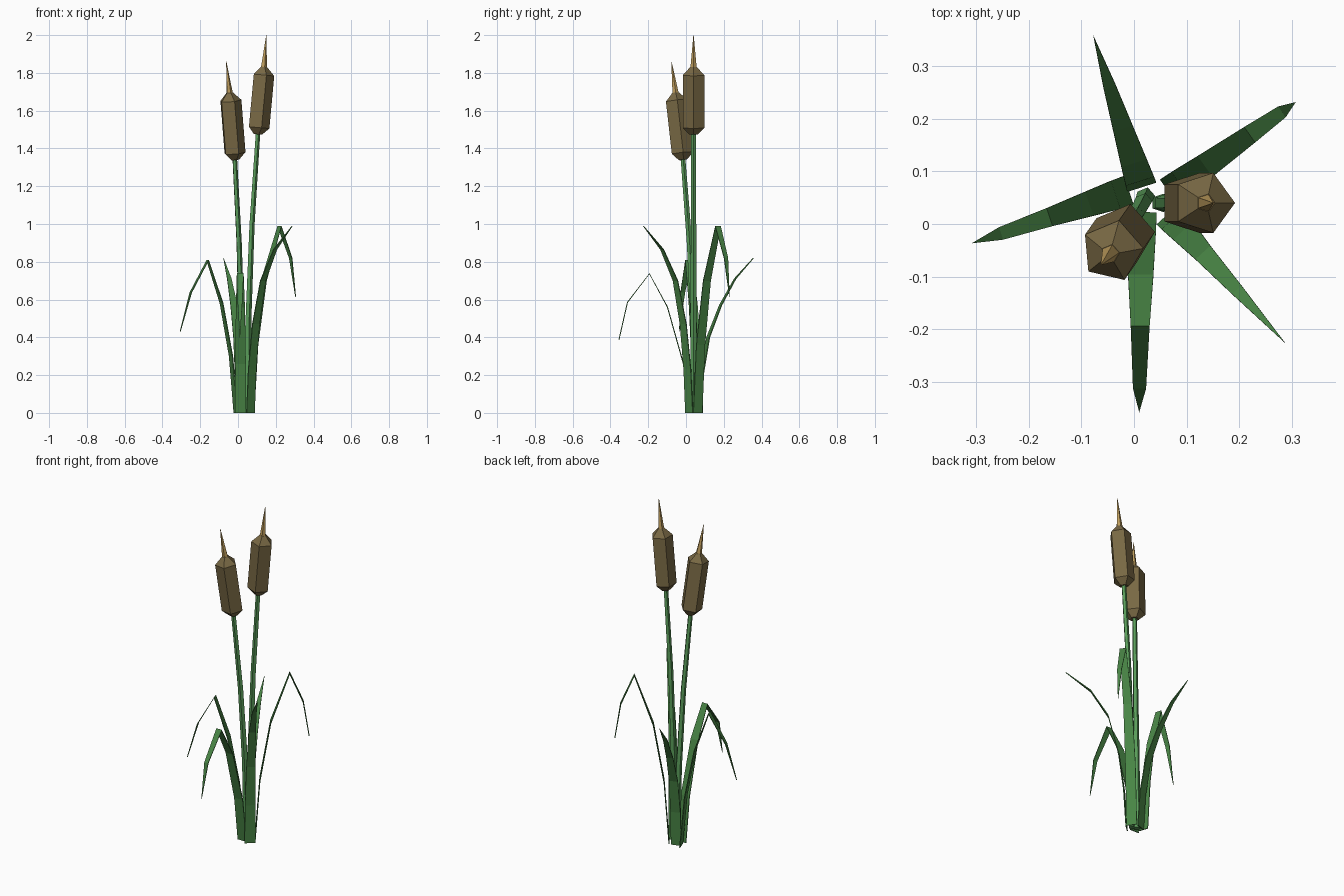
import bpy, bmesh, math
from mathutils import Vector

if "Cube" in bpy.data.objects:
    bpy.data.objects.remove(bpy.data.objects["Cube"])


def material(name, rgb):
    m = bpy.data.materials.new(name)
    m.diffuse_color = (*rgb, 1.0)
    m.use_nodes = True
    m.node_tree.nodes["Principled BSDF"].inputs["Base Color"].default_value = m.diffuse_color
    return m


LEAF = material("leaf_green", (0.066, 0.235, 0.06))
STEM = material("stem_green", (0.10, 0.33, 0.10))
HEAD = material("seed_brown", (0.19, 0.14, 0.058))
SPIKE = material("spike_tan", (0.52, 0.34, 0.11))


def finish(bm, name, mat):
    mesh = bpy.data.meshes.new(name)
    bm.to_mesh(mesh)
    bm.free()
    mesh.materials.append(mat)
    ob = bpy.data.objects.new(name, mesh)
    bpy.context.collection.objects.link(ob)
    return ob


def tube(name, points, radii, mat, sides=5, spin=0.0):
    """Loft a polygon along a path, rings square to the path."""
    bm = bmesh.new()
    pts = [Vector(p) for p in points]
    rings = []
    for i, (p, r) in enumerate(zip(pts, radii)):
        d = pts[min(i + 1, len(pts) - 1)] - pts[max(i - 1, 0)]
        q = Vector((0, 0, 1)).rotation_difference(d)
        if p.z == 0:  # flat foot on the ground
            q.identity()
        angles = [spin + math.tau * k / sides for k in range(sides)]
        rings.append([bm.verts.new(p + q @ Vector((r * math.cos(a), r * math.sin(a), 0)))
                      for a in angles])
    for a, b in zip(rings, rings[1:]):
        for k in range(sides):
            n = (k + 1) % sides
            bm.faces.new((a[k], a[n], b[n], b[k]))
    bm.faces.new(rings[0][::-1])
    bm.faces.new(rings[-1])
    return finish(bm, name, mat)


def blade(name, base, tip, profile):
    """Thin ribbon leaf; profile rows are (fraction outwards, height, half width)."""
    bm = bmesh.new()
    base, tip = Vector((*base, 0)), Vector((*tip, 0))
    side = Vector((0, 0, 1)).cross(tip - base).normalized()
    prev = None
    for f, z, w in profile:
        p = base.lerp(tip, f) + Vector((0, 0, z))
        row = [bm.verts.new(p + side * w), bm.verts.new(p - side * w)] if w else [bm.verts.new(p)]
        if prev:
            bm.faces.new([prev[0], prev[1]] + row[::-1])
        prev = row
    bmesh.ops.recalc_face_normals(bm, faces=bm.faces)
    ob = finish(bm, name, LEAF)
    solid = ob.modifiers.new("thickness", 'SOLIDIFY')
    solid.thickness = 0.005
    solid.offset = 0
    return ob


# Flower stalks: stem path, seed head ends, spike tip, polygon spin
stalks = {
    "tall": ([(0.05, 0.04, 0), (0.054, 0.04, 0.5), (0.073, 0.04, 1.0), (0.106, 0.04, 1.5)],
             (0.103, 0.04, 1.475), (0.136, 0.04, 1.832), (0.15, 0.04, 2.0), 0.0),
    "short": ([(0.022, 0.052, 0), (0.018, 0.042, 0.45), (0.005, 0.018, 0.9), (-0.019, -0.018, 1.37)],
              (-0.017, -0.016, 1.34), (-0.045, -0.056, 1.695), (-0.062, -0.077, 1.86), math.radians(5)),
}
for label, (path, low, high, point, spin) in stalks.items():
    tube(label + "_stem", path, (0.018, 0.017, 0.015, 0.013), STEM, spin=spin)
    a, b = Vector(low), Vector(high)
    tube(label + "_seed_head", [a.lerp(b, t) for t in (0, 0.1, 0.88, 1)],
         (0.024, 0.06, 0.06, 0.018), HEAD, spin=spin)
    tube(label + "_spike", [a.lerp(b, 0.96), b, point],
         (0.018, 0.017, 0.001), SPIKE, spin=spin)

# Drooping leaves
blade("front_leaf", (0.014, 0.02), (0.01, -0.355),
      [(0, 0, .029), (.09, .26, .028), (.315, .56, .024), (.57, .737, .018), (.88, .585, .0125), (1, .387, 0)])
blade("left_leaf", (-0.012, 0.063), (-0.306, -0.036),
      [(0, 0, .029), (.085, .3, .028), (.255, .58, .024), (.505, .808, .018), (.81, .637, .0125), (1, .43, 0)])
blade("back_right_leaf", (0.068, 0.062), (0.305, 0.23),
      [(0, 0, .029), (.09, .36, .028), (.29, .7, .024), (.64, .988, .018), (.89, .82, .0125), (1, .615, 0)])
# Upright leaves
blade("back_leaf", (0.014, 0.072), (-0.077, 0.357),
      [(0, 0, .029), (.04, .2, .028), (.16, .4, .025), (.39, .57, .019), (.66, .71, .012), (1, .82, 0)])
blade("front_right_leaf", (0.066, 0.017), (0.287, -0.226),
      [(0, 0, .029), (.04, .23, .028), (.13, .47, .025), (.3, .7, .019), (.59, .865, .012), (1, .99, 0)])
